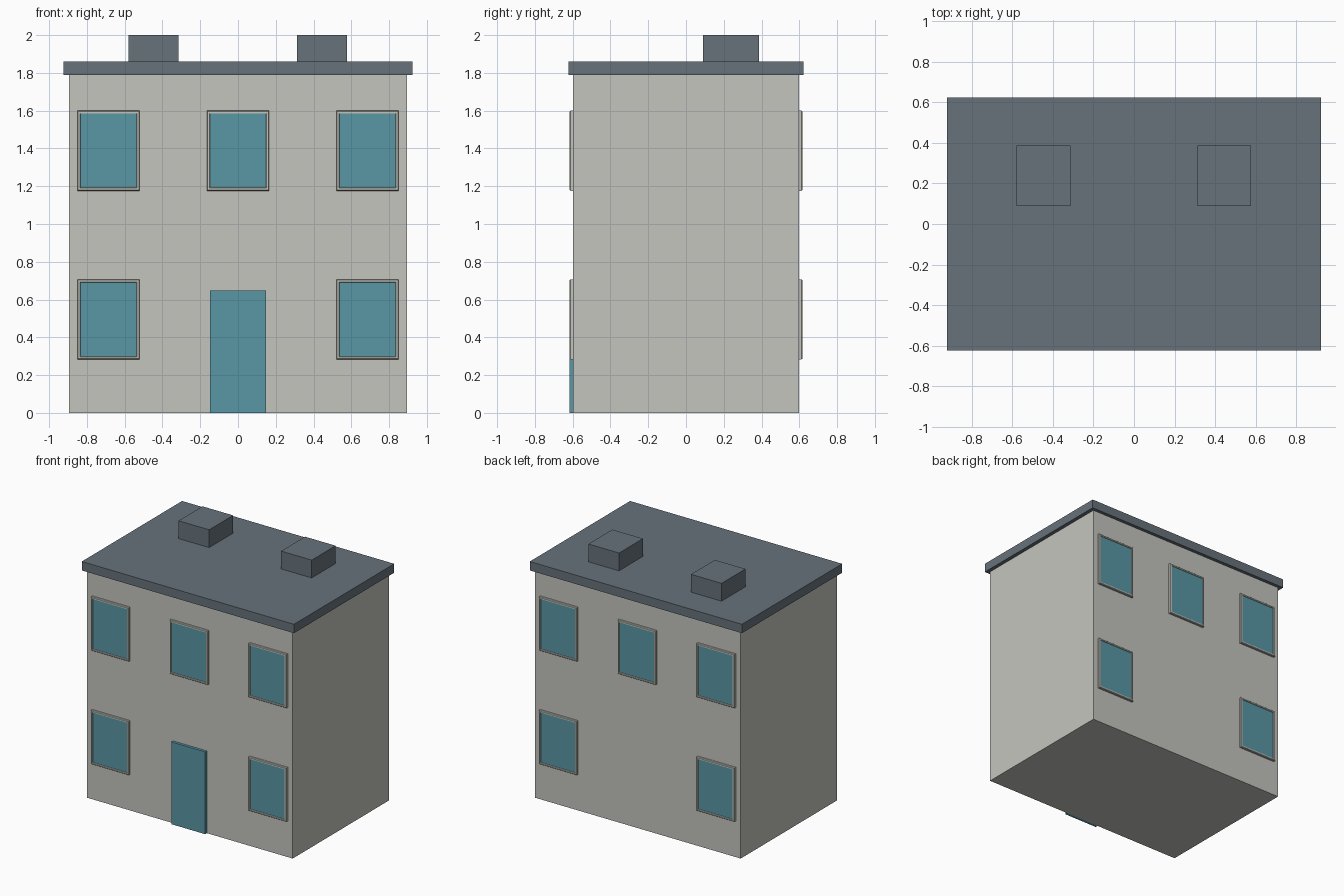
import bpy
import bmesh

cube = bpy.data.objects.get("Cube")
if cube:
    bpy.data.objects.remove(cube, do_unlink=True)


def material(name, rgb):
    mat = bpy.data.materials.new(name)
    mat.use_nodes = True
    mat.diffuse_color = (*rgb, 1)
    mat.node_tree.nodes["Principled BSDF"].inputs["Base Color"].default_value = (*rgb, 1)
    return mat


STONE = material("pale stone", (0.55, 0.56, 0.51))
SLATE = material("slate grey", (0.135, 0.17, 0.197))
TEAL = material("teal", (0.10, 0.31, 0.375))


def add_object(name, bm, mats):
    bmesh.ops.recalc_face_normals(bm, faces=bm.faces)
    mesh = bpy.data.meshes.new(name)
    bm.to_mesh(mesh)
    bm.free()
    for mat in mats:
        mesh.materials.append(mat)
    obj = bpy.data.objects.new(name, mesh)
    bpy.context.collection.objects.link(obj)
    return obj


def box(name, x, y, z, mat):
    """Box from (low, high) ranges on each axis."""
    bm = bmesh.new()
    bmesh.ops.create_cube(bm, size=1)
    for v in bm.verts:
        v.co = [r[0] + (r[1] - r[0]) * (c + 0.5) for r, c in zip((x, y, z), v.co)]
    return add_object(name, bm, [mat])


WALL_Y = 0.597
HALF_W, HALF_H = 0.165, 0.212


def window(name, cx, cz, side):
    """Chamfered frame around a slightly recessed pane; side is the y sign."""
    bm = bmesh.new()
    section = [(0, -0.005), (0, 0.014), (0.004, 0.019), (0.014, 0.019), (0.016, 0.014)]
    loops = []
    for inset, depth in section:
        w, h = HALF_W - inset, HALF_H - inset
        loops.append([bm.verts.new((cx + sx * w, side * (WALL_Y + depth), cz + sz * h))
                      for sx, sz in ((-1, -1), (1, -1), (1, 1), (-1, 1))])
    for a, b in zip(loops, loops[1:]):
        for i in range(4):
            j = (i + 1) % 4
            bm.faces.new((a[i], a[j], b[j], b[i]))
    bm.faces.new(loops[0])
    pane = bm.faces.new(loops[-1])
    pane.material_index = 1
    return add_object(name, bm, [STONE, TEAL])


# Walls and overhanging flat roof
box("walls", (-0.894, 0.894), (-WALL_Y, WALL_Y), (0, 1.79), STONE)
box("roof_slab", (-0.923, 0.923), (-0.623, 0.623), (1.79, 1.86), SLATE)

# Chimneys
for label, cx in (("right", -0.447), ("left", 0.445)):
    box(f"chimney_{label}", (cx - 0.133, cx + 0.133), (0.09, 0.387), (1.85, 2), SLATE)

# Front door
box("front_door", (-0.147, 0.147), (-0.618, -0.59), (0, 0.647), TEAL)

# Windows on front and back
for face, side in (("front", -1), ("back", 1)):
    for floor, cz in (("lower", 0.495), ("upper", 1.388)):
        for label, cx in (("right", -0.686), ("middle", 0), ("left", 0.686)):
            if floor == "upper" or label != "middle":
                window(f"{face}_{floor}_{label}_window", cx, cz, side)
